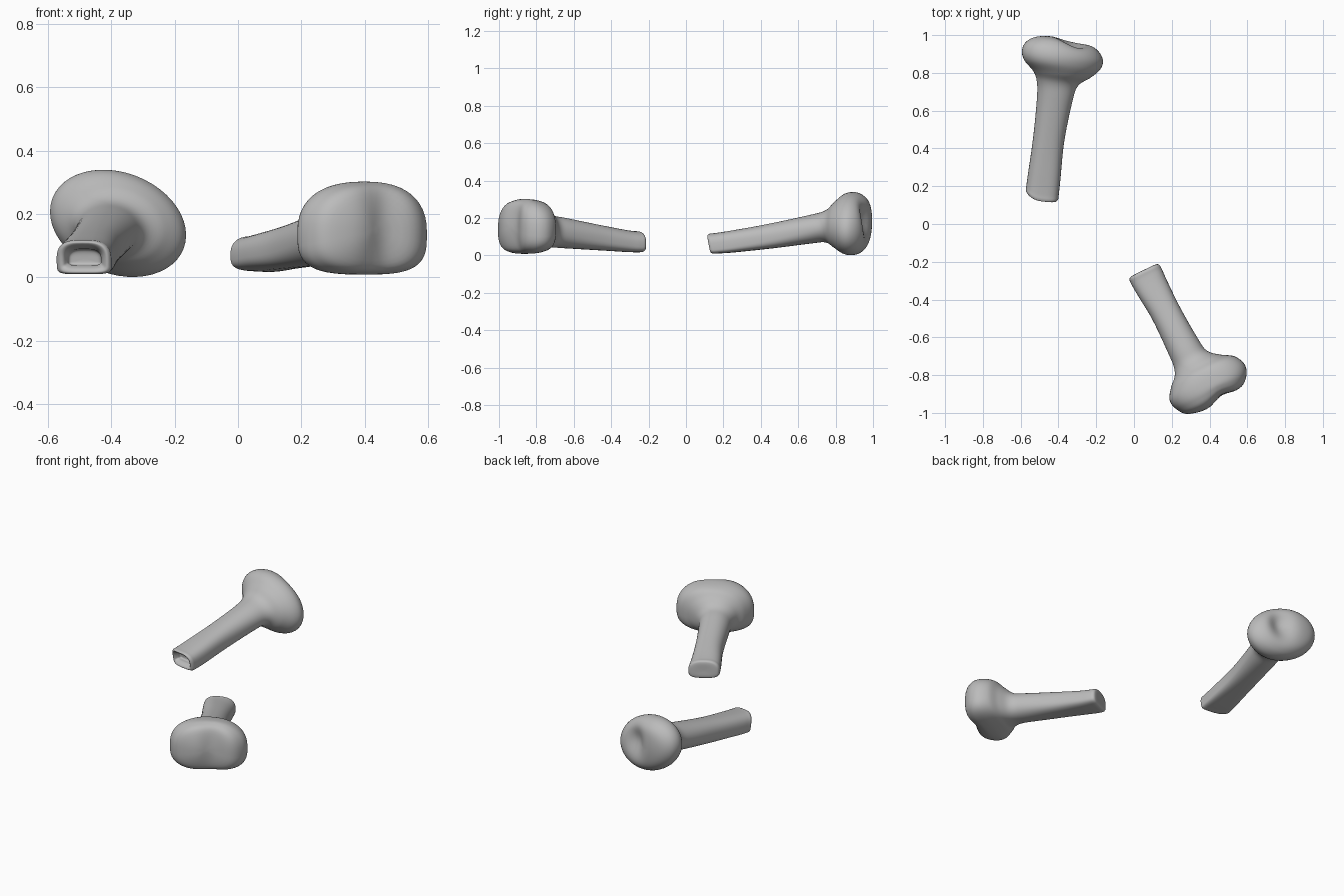
import bpy
import bmesh
import math
from mathutils import Vector

SEGMENTS = 48
STEPS = 6

cube = bpy.data.objects.get("Cube")
if cube:
    bpy.data.objects.remove(cube, do_unlink=True)

# One plain grey for both bones
grey = bpy.data.materials.new("plain_grey")
grey.use_nodes = True
color = (0.5, 0.5, 0.5, 1)
grey.diffuse_color = color
grey.node_tree.nodes["Principled BSDF"].inputs["Base Color"].default_value = color


def mirrored(station):
    """Station continued through a pole, so that the tip closes smoothly."""
    along, left, right, low, high, flat, roll = station
    return (along, right, left, high, low, flat, roll)


def spline(p0, p1, p2, p3, t):
    """Catmull-Rom blend of four stations."""
    return [b + 0.5 * t * (c - a + t * (2 * a - 5 * b + 4 * c - d + t * (3 * (b - c) + d - a)))
            for a, b, c, d in zip(p0, p1, p2, p3)]


def smooth_stations(stations):
    padded = [mirrored(stations[1])] + stations + [mirrored(stations[-2])]
    result = []
    for i in range(len(stations) - 1):
        for k in range(STEPS):
            result.append(spline(*padded[i:i + 4], k / STEPS))
    return result + [list(stations[-1])]


def section_point(station, angle):
    """Point on a rounded section with a flatter underside."""
    along, left, right, low, high, flat, roll = station
    c, s = math.cos(angle), math.sin(angle)
    flat = max(flat, 0)
    power = 2 / (2 + (flat if s > 0 else 3 * flat))
    side = (right - left) / 2 * math.copysign(abs(c) ** power, c)
    middle = low + (high - low) * (0.5 - 0.15 * flat)
    reach = (high - middle) if s > 0 else (middle - low)
    height = middle + reach * math.copysign(abs(s) ** power, s)
    return along, (left + right) / 2 + side, height + roll * side


def build_bone(name, origin, axis, across, stations, warp):
    origin, axis, across = Vector(origin), Vector(axis).normalized(), Vector(across).normalized()
    bm = bmesh.new()
    rings = []
    for station in smooth_stations(stations):
        ring = []
        for i in range(SEGMENTS):
            w, u, z = section_point(station, math.tau * i / SEGMENTS)
            w = warp(w, u, z)
            ring.append(bm.verts.new(origin + axis * w + across * u + Vector((0, 0, z))))
        rings.append(ring)
    for a, b in zip(rings, rings[1:]):
        for i in range(SEGMENTS):
            j = (i + 1) % SEGMENTS
            bm.faces.new((a[i], a[j], b[j], b[i]))
    bmesh.ops.remove_doubles(bm, verts=bm.verts, dist=0.0002)
    bmesh.ops.recalc_face_normals(bm, faces=bm.faces)
    mesh = bpy.data.meshes.new(name)
    bm.to_mesh(mesh)
    bm.free()
    mesh.materials.append(grey)
    obj = bpy.data.objects.new(name, mesh)
    bpy.context.collection.objects.link(obj)
    bpy.ops.object.select_all(action='DESELECT')
    obj.select_set(True)
    bpy.context.view_layer.objects.active = obj
    bpy.ops.object.shade_smooth_by_angle(angle=math.radians(60))


def dent(w, u, z, start, end, centre, size, depth):
    """Hollow pressed into the far end of a head."""
    t = min(max((w - start) / (end - start), 0), 1)
    fall = ((u - centre[0]) / size[0]) ** 2 + ((z - centre[1]) / size[1]) ** 2
    return depth * t * t * (3 - 2 * t) * math.exp(-fall)


def socket_warp(w, u, z):
    fade = max(0, 1 - w / 0.2)
    lip = 4 * min(u, 0) ** 2 - 0.2 * (z - 0.06)
    return w + fade * lip - dent(w, u, z, 0.74, 0.85, (0.07, 0.19), (0.07, 0.09), 0.05)


def condyle_warp(w, u, z):
    return w - dent(w, u, z, 0.68, 0.79, (0.08, 0.16), (0.07, 0.2), 0.035)


# Stations: along, left, right, low, high, flatness, roll
# Bone with a hollow cut end and a dished head
build_bone("socket_bone", (-0.49, 0.13, 0), (0.12, 0.993, 0), (0.993, -0.12, 0), [
    (.06, 0, 0, .06, .06, 1, 0),
    (.055, -.045, .045, .04, .085, 1, 0),
    (.03, -.055, .055, .037, .09, 1, 0),
    (.008, -.065, .065, .027, .1, 1, 0),
    (0, -.078, .078, .015, .11, 1, 0),
    (.012, -.088, .088, .01, .117, 1, 0),
    (.04, -.088, .088, .011, .12, 1, 0),
    (.12, -.087, .087, .016, .133, .8, 0),
    (.32, -.083, .083, .036, .17, .4, 0),
    (.53, -.088, .1, .062, .215, .1, 0),
    (.62, -.1, .12, .07, .24, 0, -.05),
    (.67, -.125, .18, .045, .285, 0, -.12),
    (.72, -.178, .226, .015, .325, 0, -.17),
    (.77, -.197, .235, .005, .335, 0, -.17),
    (.82, -.18, .2, .022, .317, 0, -.17),
    (.855, -.12, .13, .07, .27, 0, -.17),
    (.868, 0, 0, .17, .17, 0, -.17),
], socket_warp)

# Bone with a closed end and a double-knuckled head
build_bone("knuckle_bone", (0.05, -0.245, 0), (0.44, -0.9, 0), (0.9, 0.44, 0), [
    (0, 0, 0, .07, .07, .5, -.05),
    (0, -.065, .065, .032, .115, .5, -.05),
    (.01, -.087, .087, .02, .128, .5, -.05),
    (.04, -.09, .09, .018, .13, .5, -.05),
    (.11, -.085, .088, .02, .14, .4, -.05),
    (.26, -.072, .088, .028, .165, .3, 0),
    (.45, -.075, .1, .038, .2, .1, 0),
    (.53, -.08, .115, .042, .215, .1, 0),
    (.58, -.1, .17, .035, .25, .2, 0),
    (.62, -.14, .232, .022, .285, .3, 0),
    (.68, -.178, .262, .01, .3, .4, 0),
    (.74, -.165, .245, .012, .298, .4, 0),
    (.79, -.115, .18, .04, .265, .3, 0),
    (.815, .03, .03, .15, .15, .2, 0),
], condyle_warp)
